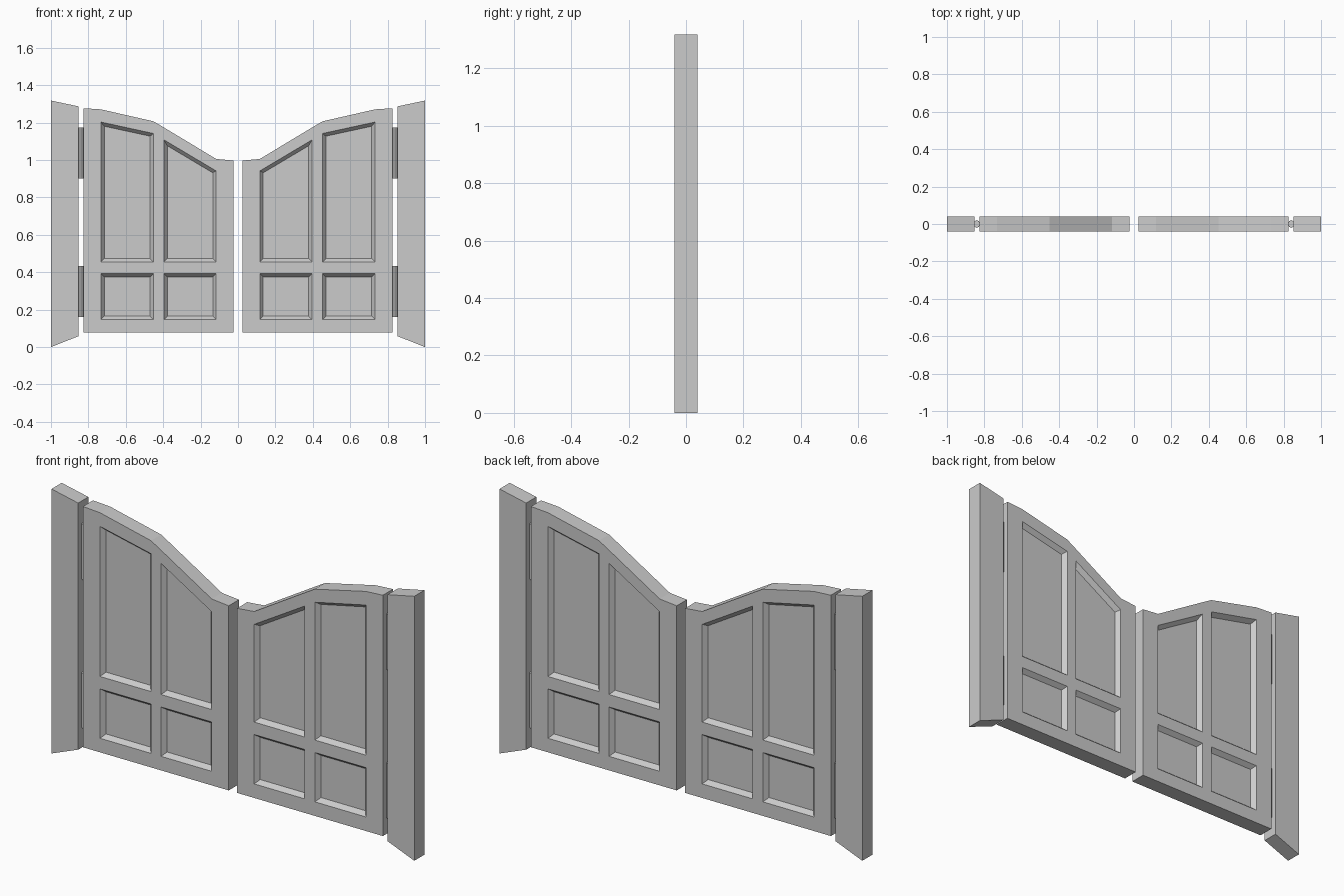
import bpy, bmesh
from math import cos, sin, pi

if "Cube" in bpy.data.objects:
    bpy.data.objects.remove(bpy.data.objects["Cube"])

HALF = 0.04  # half thickness of posts and leaves


def finish(name, bm):
    """Turn a left-hand part into an object mirrored to the right side."""
    bmesh.ops.recalc_face_normals(bm, faces=bm.faces)
    mesh = bpy.data.meshes.new(name)
    bm.to_mesh(mesh)
    bm.free()
    ob = bpy.data.objects.new(name, mesh)
    bpy.context.collection.objects.link(ob)
    mir = ob.modifiers.new("mirror", 'MIRROR')
    mir.use_axis[0] = True
    mir.use_mirror_merge = False
    return ob


def extrude(bm, faces, vec):
    res = bmesh.ops.extrude_face_region(bm, geom=faces, use_keep_orig=True)
    verts = [g for g in res["geom"] if isinstance(g, bmesh.types.BMVert)]
    bmesh.ops.translate(bm, verts=verts, vec=vec)
    bmesh.ops.recalc_face_normals(bm, faces=bm.faces)


def prism(name, points, vec):
    bm = bmesh.new()
    face = bm.faces.new([bm.verts.new(p) for p in points])
    extrude(bm, [face], vec)
    return finish(name, bm)


# Side posts with slanted ends
prism("gate_post", [(x, -HALF, z) for x, z in
      [(-1, 0), (-0.853, 0.058), (-0.853, 1.287), (-1, 1.318)]], (0, 2 * HALF, 0))

# Hinge barrels between post and leaf
for label, z0, z1 in [("lower", 0.16, 0.433), ("upper", 0.90, 1.175)]:
    ring = [(-0.84 + 0.016 * cos(i * pi / 4), 0.021 * sin(i * pi / 4), z0) for i in range(8)]
    prism(label + "_hinge", ring, (0, 0, z1 - z0))

# Gate leaf: a grid of stiles and rails; columns are (x, panel top, leaf top)
columns = [(-0.827, 1.22, 1.277), (-0.733, 1.203, 1.271), (-0.452, 1.142, 1.207),
           (-0.396, 1.108, 1.174), (-0.117, 0.942, 1.006), (-0.023, 0.93, 0.997)]
bm = bmesh.new()
grid = [[bm.verts.new((x, -HALF, z)) for z in (0.077, 0.147, 0.393, 0.455, p, t)]
        for x, p, t in columns]
for a, b in zip(grid, grid[1:]):
    for j in range(5):
        bm.faces.new((a[j], b[j], b[j + 1], a[j + 1]))
extrude(bm, bm.faces[:], (0, 2 * HALF, 0))


# Recessed panels on both sides
def is_panel(f):
    c = f.calc_center_median()
    in_column = -0.733 < c.x < -0.452 or -0.396 < c.x < -0.117
    in_row = 0.147 < c.z < 0.393 or 0.6 < c.z < 0.95
    return abs(f.normal.y) > 0.9 and in_column and in_row


bm.normal_update()
bmesh.ops.inset_individual(bm, faces=[f for f in bm.faces if is_panel(f)],
                           thickness=0.018, depth=-0.022, use_even_offset=True)
finish("gate_leaf", bm)
